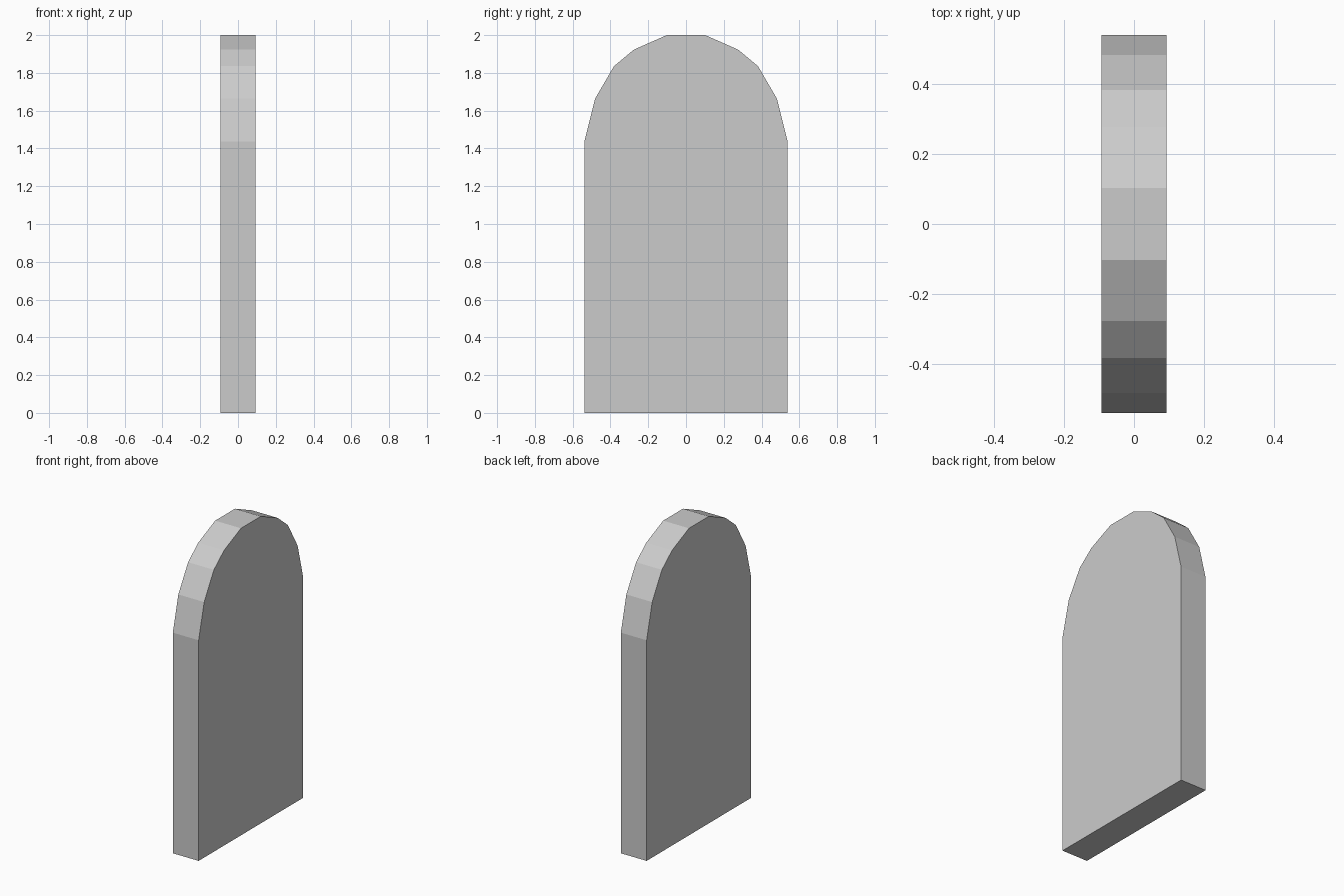
import bpy, bmesh

if "Cube" in bpy.data.objects:
    bpy.data.objects.remove(bpy.data.objects["Cube"])

HALF_THICKNESS = 0.093

# right half of the arched outline (y, z), from the base up to the flat crown
half = [(0.538, 0.0), (0.538, 1.437), (0.481, 1.664),
        (0.381, 1.836), (0.276, 1.923), (0.102, 2.0)]
outline = half + [(-y, z) for y, z in reversed(half)]

# arched slab: mirrored outline extruded through its thickness
bm = bmesh.new()
face = bm.faces.new([bm.verts.new((-HALF_THICKNESS, y, z)) for y, z in outline])
result = bmesh.ops.extrude_face_region(bm, geom=[face], use_keep_orig=True)
verts = [g for g in result["geom"] if isinstance(g, bmesh.types.BMVert)]
bmesh.ops.translate(bm, verts=verts, vec=(2 * HALF_THICKNESS, 0, 0))
bmesh.ops.recalc_face_normals(bm, faces=bm.faces[:])

mesh = bpy.data.meshes.new("arched_slab")
bm.to_mesh(mesh)
bm.free()
slab = bpy.data.objects.new("arched_slab", mesh)
bpy.context.collection.objects.link(slab)
